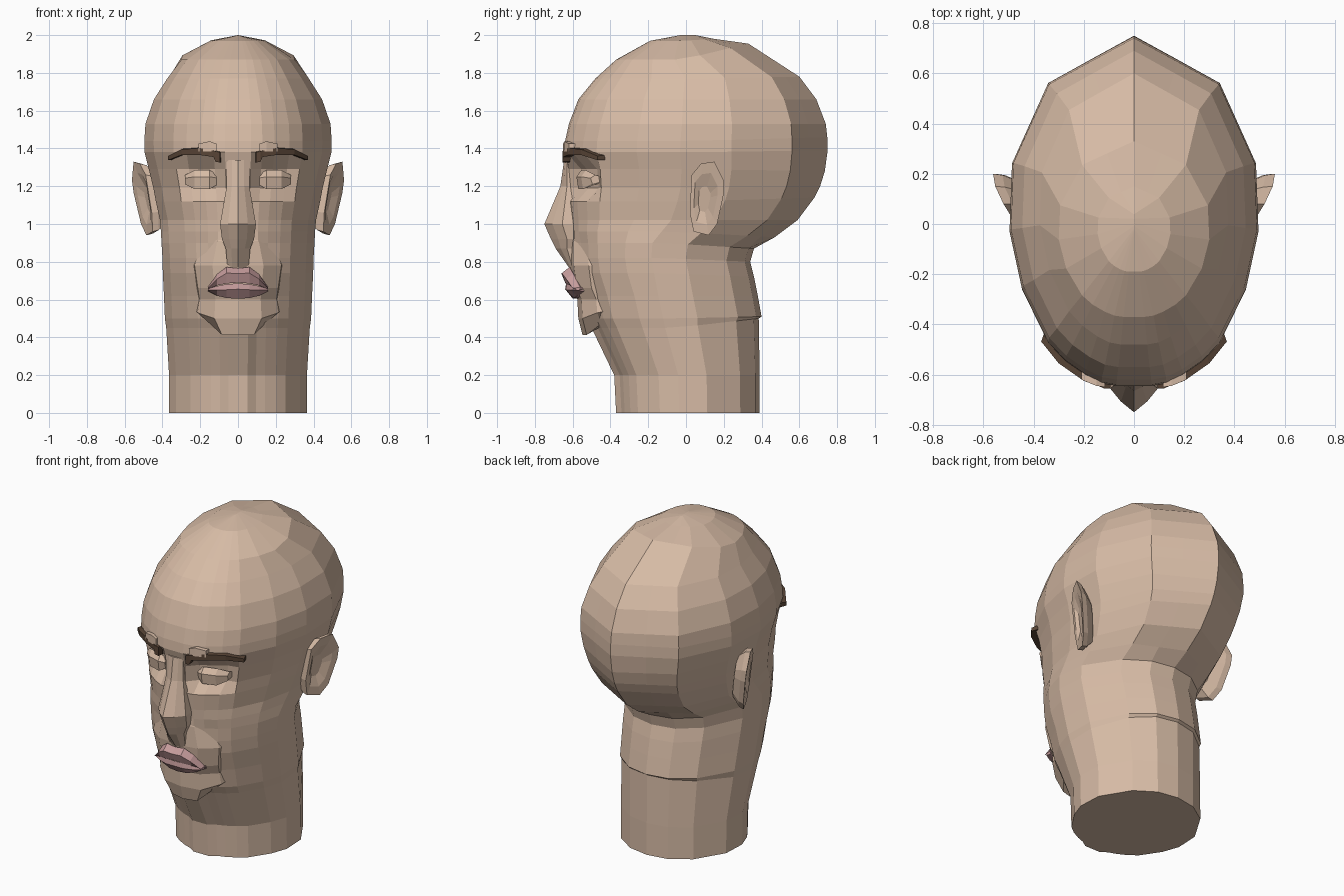
import bpy, bmesh, math

def material(name, col):
    m = bpy.data.materials.new(name)
    m.diffuse_color = (*col, 1)
    return m

SKIN = material("skin", (0.68, 0.50, 0.38))
LIP = material("lip_pink", (0.56, 0.33, 0.33))
BROWN = material("brow_brown", (0.10, 0.06, 0.038))

def loft(name, sections, mat):
    """Skin a list of closed cross-sections and cap both ends."""
    bm = bmesh.new()
    rings = [[bm.verts.new(p) for p in s] for s in sections]
    n = len(rings[0])
    for a, b in zip(rings, rings[1:]):
        for i in range(n):
            j = (i + 1) % n
            bm.faces.new((a[i], a[j], b[j], b[i]))
    bm.faces.new(rings[0])
    bm.faces.new(rings[-1])
    bmesh.ops.remove_doubles(bm, verts=bm.verts[:], dist=0.0005)
    bmesh.ops.recalc_face_normals(bm, faces=bm.faces[:])
    me = bpy.data.meshes.new(name)
    bm.to_mesh(me)
    bm.free()
    me.materials.append(mat)
    ob = bpy.data.objects.new(name, me)
    bpy.context.collection.objects.link(ob)
    return ob

def pair(name, sections, mat):
    """Left and right copies of a part."""
    for side, s in (("left", 1), ("right", -1)):
        loft(side + "_" + name, [[(x * s, y, z) for x, y, z in r] for r in sections], mat)

def both(half):
    """Extend stations from x = 0 outwards to the other side."""
    return [[(-x, y, z) for x, y, z in s] for s in half[:0:-1]] + half

# Head and neck: horizontal rings of one half outline, front to back
OUTLINE = [(0, -1), (.14, -1), (.26, -.985), (.39, -.94), (.55, -.86), (.69, -.755),
           (.9, -.45), (1, -.12), (.98, .27), (.69, .73), (.36, .86), (0, 1)]
# front z, back z, front y, back y, half width
ROWS = [(0, 0, -.37, .39, .365), (.2, .2, -.38, .39, .365), (.45, .5, -.5, .385, .38),
        (.5, .51, -.53, .40, .387), (.62, .62, -.56, .38, .392), (.74, .72, -.585, .36, .398),
        (.82, .80, -.595, .34, .40), (.9, .87, -.60, .36, .405), (.96, .93, -.60, .47, .408),
        (1.02, 1.02, -.605, .59, .413), (1.12, 1.14, -.615, .68, .435), (1.19, 1.20, -.61, .71, .448),
        (1.29, 1.28, -.62, .735, .472), (1.38, 1.39, -.645, .75, .495), (1.44, 1.46, -.64, .748, .496),
        (1.53, 1.53, -.62, .74, .49), (1.66, 1.66, -.57, .69, .445), (1.77, 1.78, -.48, .60, .375),
        (1.87, 1.955, -.37, .33, .30), (1.97, 1.98, -.19, .15, .145), (2, 2, -.03, .05, .001)]

head = []
for zf, zb, yf, yb, w in ROWS:
    half = []
    for k, (u, v) in enumerate(OUTLINE):
        if zb < .9 and k == 10:
            v = .94                                  # round nape
        if zf < .7 and 2 <= k <= 6:
            v += .06                                 # rounder throat
        y = (yf + yb) / 2 + v * (yb - yf) / 2
        if 1.15 < zf < 1.32 and 2 <= k <= 4:
            y += .055                                # eye sockets
        if .7 < zf < .95 and 3 <= k <= 6:
            y += .015                                # hollow cheeks
        half.append((u * w, y, zf + (zb - zf) * max(0, v)))
    head.append(half + [(-x, y, z) for x, y, z in half[-2:0:-1]])
loft("head_and_neck", head, SKIN)

# Nose with philtrum: z, half width, wing y, ridge y
nose = []
for z, w, yw, yr in [(1.34, .06, -.63, -.645), (1.2, .06, -.63, -.665), (1.0, .095, -.655, -.75),
                     (.92, .085, -.63, -.715), (.87, .065, -.63, -.69), (.77, .055, -.60, -.62)]:
    nose.append([(-w, -.55, z), (-w, yw, z), (-w * .55, yw * .45 + yr * .55, z), (0, yr, z),
                 (w * .55, yw * .45 + yr * .55, z), (w, yw, z), (w, -.55, z)])
loft("nose", nose, SKIN)

# Muzzle and chin: z, half width, front y, back y, rise of the back edge
jaw = []
for z, w, yf, yb, rise in [(.96, .20, -.60, -.42, 0), (.91, .22, -.615, -.38, 0), (.78, .27, -.615, -.34, 0),
                           (.66, .25, -.60, -.32, 0), (.60, .24, -.575, -.32, 0),
                           (.5, .25, -.57, -.31, .06), (.413, .17, -.548, -.32, .12)]:
    jaw.append([(-w, yb, z + rise), (-w * .85, yf + .10, z + rise * .5), (-w * .5, yf + .022, z), (0, yf, z),
                (w * .5, yf + .022, z), (w * .85, yf + .10, z + rise * .5), (w, yb, z + rise)])
loft("muzzle_and_chin", jaw, SKIN)

# Eyelids
lids = []
for x, dy, h in [(.115, .015, .03), (.15, 0, .05), (.23, .025, .05), (.28, .075, .025)]:
    lids.append([(x, -.555 + dy, 1.235 + h), (x, -.58 + dy, 1.235 + h * .3),
                 (x, -.57 + dy, 1.235 - h), (x, -.48 + dy, 1.235)])
pair("eyelid", lids, SKIN)

# Eyebrows: x, front y, lower z, upper z
brow = []
for x, y, z0, z1 in [(.095, -.655, 1.325, 1.38), (.12, -.655, 1.33, 1.385), (.13, -.65, 1.355, 1.388),
                     (.2, -.625, 1.365, 1.402), (.3, -.555, 1.365, 1.395), (.37, -.468, 1.338, 1.36)]:
    brow.append([(x, y, z0), (x, y, z1), (x * .96, y + .04, z1 + .005), (x * .96, y + .04, z0)])
pair("eyebrow", brow, BROWN)
# Skin fold above each brow
fold = []
for x, y, z in [(.115, -.65, 1.425), (.15, -.645, 1.438), (.21, -.62, 1.425)]:
    fold.append([(x, y, z), (x, y, 1.385), (x, y + .06, 1.385), (x, y + .06, z)])
pair("brow_fold", fold, SKIN)

# Lips: x, y shift, upper edge z, crest z, inner z
upper, lower = [], []
for x, dy, zt, zc, zi in [(0, 0, .765, .738, .69), (.06, .003, .772, .74, .685),
                          (.11, .025, .735, .71, .675), (.16, .06, .665, .66, .655)]:
    upper.append([(x, -.62 + dy, zt), (x, -.66 + dy, zc), (x, -.64 + dy, zi), (x, -.56 + dy, zi)])
for x, dy, zi, zc, zb in [(0, 0, .685, .655, .605), (.06, .005, .682, .652, .608),
                          (.11, .025, .672, .65, .62), (.16, .055, .657, .65, .645)]:
    lower.append([(x, -.635 + dy, zi), (x, -.64 + dy, zc), (x, -.60 + dy, zb), (x, -.55 + dy, zb)])
loft("upper_lip", both(upper), LIP)
loft("lower_lip", both(lower), LIP)

# Ears: one outline (y, z), scaled into a back, a rim and a shallow hollow
EAR = [(.03, 1.26), (.08, 1.32), (.15, 1.33), (.20, 1.23), (.20, 1.16),
       (.165, 1.0), (.12, .94), (.04, .96), (.02, 1.06)]
ear = []
for size, dx in [(.7, -.085), (.95, -.035), (1, 0), (.7, -.004), (.35, -.025)]:
    ring = []
    for y0, z0 in EAR:
        y = .09 + (y0 - .09) * size
        z = 1.13 + (z0 - 1.13) * size
        ring.append((.465 + .45 * (y - .02) + .14 * (z - 1.12) + dx, y, z))
    ear.append(ring)
pair("ear", ear, SKIN)
